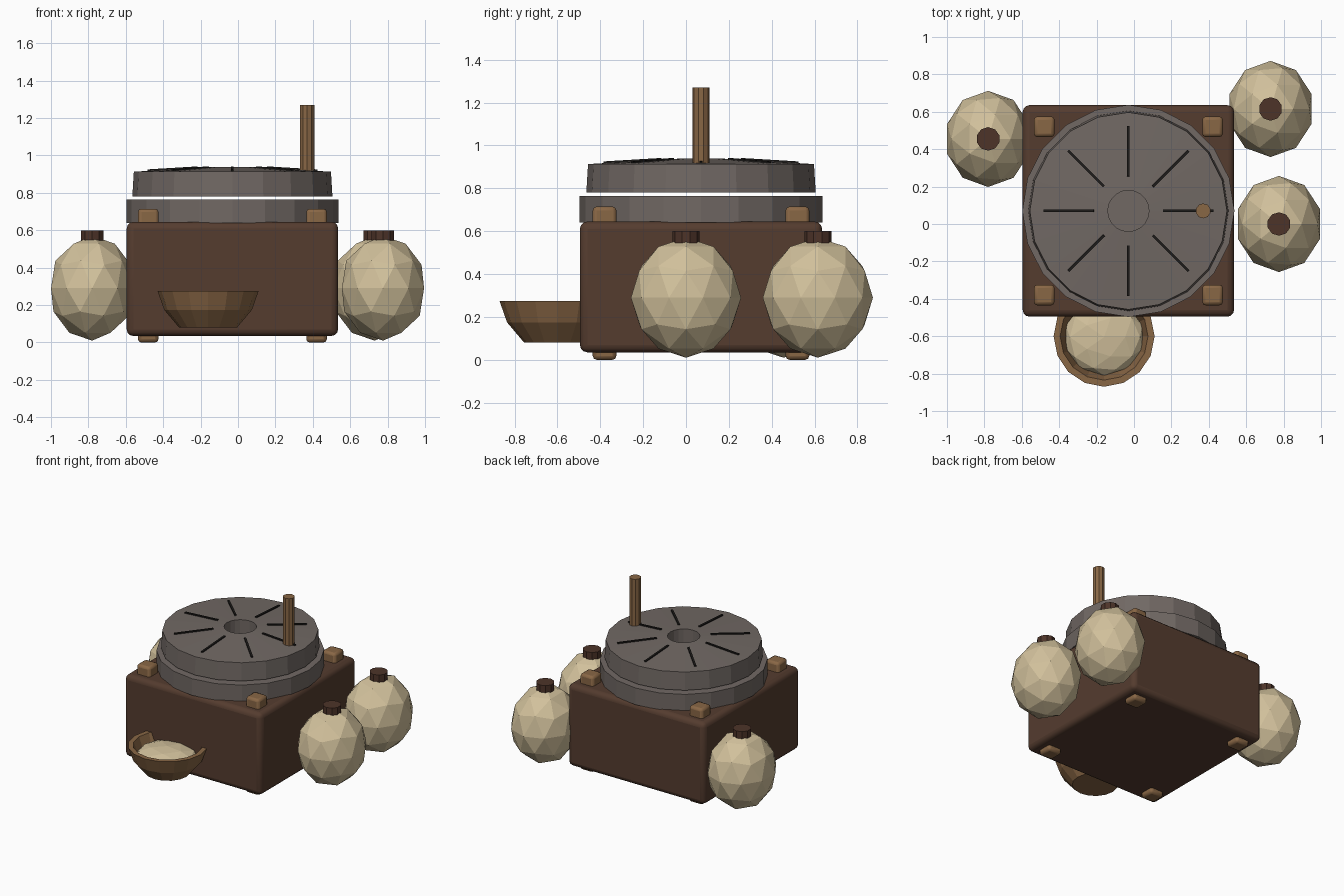
import bpy, bmesh, math
from mathutils import Vector

old = bpy.data.objects.get("Cube")
if old:
    bpy.data.objects.remove(old, do_unlink=True)


def material(name, rgb):
    m = bpy.data.materials.new(name)
    m.use_nodes = True
    m.diffuse_color = (*rgb, 1)
    m.node_tree.nodes["Principled BSDF"].inputs["Base Color"].default_value = (*rgb, 1)
    return m


dark_wood = material("dark wood", (0.09, 0.045, 0.028))
light_wood = material("light wood", (0.25, 0.135, 0.06))
stone = material("grey stone", (0.165, 0.14, 0.127))
groove_black = material("groove black", (0.012, 0.011, 0.01))
grain = material("pale cream", (0.64, 0.53, 0.33))
stopper_wood = material("stopper brown", (0.075, 0.034, 0.022))


def finish(name, bm, mat, loc=(0, 0, 0)):
    bmesh.ops.recalc_face_normals(bm, faces=bm.faces)
    mesh = bpy.data.meshes.new(name)
    bm.to_mesh(mesh)
    bm.free()
    mesh.materials.append(mat)
    ob = bpy.data.objects.new(name, mesh)
    ob.location = loc
    bpy.context.collection.objects.link(ob)
    return ob


def block(name, size, loc, mat, bevel=0, segments=1):
    bm = bmesh.new()
    bmesh.ops.create_cube(bm, size=1)
    bmesh.ops.scale(bm, vec=size, verts=bm.verts)
    ob = finish(name, bm, mat, loc)
    if bevel:
        mod = ob.modifiers.new("rounded edges", "BEVEL")
        mod.width = bevel
        mod.segments = segments
        bpy.ops.object.select_all(action="DESELECT")
        bpy.context.view_layer.objects.active = ob
        ob.select_set(True)
        bpy.ops.object.shade_smooth_by_angle(angle=math.radians(40))
    return ob


def lathe(name, profile, sides, loc, mat, closed=False):
    """Spin an (r, z) profile; open profiles are capped at both ends."""
    bm = bmesh.new()
    rings = []
    for r, z in profile:
        ring = []
        for i in range(sides):
            a = math.pi / 2 + math.tau * i / sides
            ring.append(bm.verts.new((r * math.cos(a), r * math.sin(a), z)))
        rings.append(ring)
    pairs = list(zip(rings, rings[1:]))
    if closed:
        pairs.append((rings[-1], rings[0]))
    else:
        bm.faces.new(rings[0])
        bm.faces.new(rings[-1])
    for a, b in pairs:
        for i in range(sides):
            j = (i + 1) % sides
            bm.faces.new((a[i], a[j], b[j], b[i]))
    return finish(name, bm, mat, loc)


def ball(name, radii, loc, mat):
    bm = bmesh.new()
    bmesh.ops.create_icosphere(bm, subdivisions=2, radius=1)
    bmesh.ops.scale(bm, vec=radii, verts=bm.verts)
    return finish(name, bm, mat, loc)


CX, CY = -0.03, 0.07

# Wooden base with corner pegs running from feet to top
block("base_box", (1.13, 1.13, 0.61), (CX, CY, 0.34), dark_wood, 0.035, 3)
for sx, x_side in ((-1, "right"), (1, "left")):
    for sy, y_side in ((-1, "front"), (1, "back")):
        block(f"{y_side}_{x_side}_peg", (0.11, 0.11, 0.715),
              (CX + sx * 0.45, CY + sy * 0.45, 0.3575), light_wood, 0.018, 2)

# Millstones: fixed lower disc, and upper disc with a feed hole
lathe("lower_stone", [(0.567, 0.64), (0.567, 0.765)], 20, (CX, CY, 0), stone)
lathe("upper_stone", [(0.11, 0.78), (0.535, 0.78), (0.527, 0.913), (0.11, 0.938)],
      20, (CX, CY, 0), stone, closed=True)

# Radial grooves lying on the sloping top of the upper stone
slope = math.atan2(0.025, 0.417)
for i in range(8):
    a = math.tau * i / 8
    g = block("groove", (0.27, 0.014, 0.009),
              (CX + 0.32 * math.cos(a), CY + 0.32 * math.sin(a), 0.929), groove_black)
    g.rotation_euler = (0, slope, a)

# Turning handle
lathe("handle", [(0.04, 0.85), (0.04, 1.27)], 10, (0.37, CY, 0), light_wood)

# Round sacks with stoppers
for x, y in ((-0.78, 0.455), (0.73, 0.615), (0.775, 0.0)):
    ball("sack", (0.231, 0.257, 0.28), (x, y, 0.29), grain)
    lathe("stopper", [(0.063, 0.535), (0.063, 0.6)], 10, (x, y, 0), stopper_wood)

# Bowl with a heap of grain
bowl = [(0.155, 0.08), (0.235, 0.175), (0.27, 0.275),
        (0.235, 0.275), (0.205, 0.19), (0.14, 0.12)]
lathe("bowl", bowl, 16, (-0.16, -0.6, 0), light_wood)
ball("grain_heap", (0.215, 0.205, 0.07), (-0.16, -0.605, 0.2), grain)
